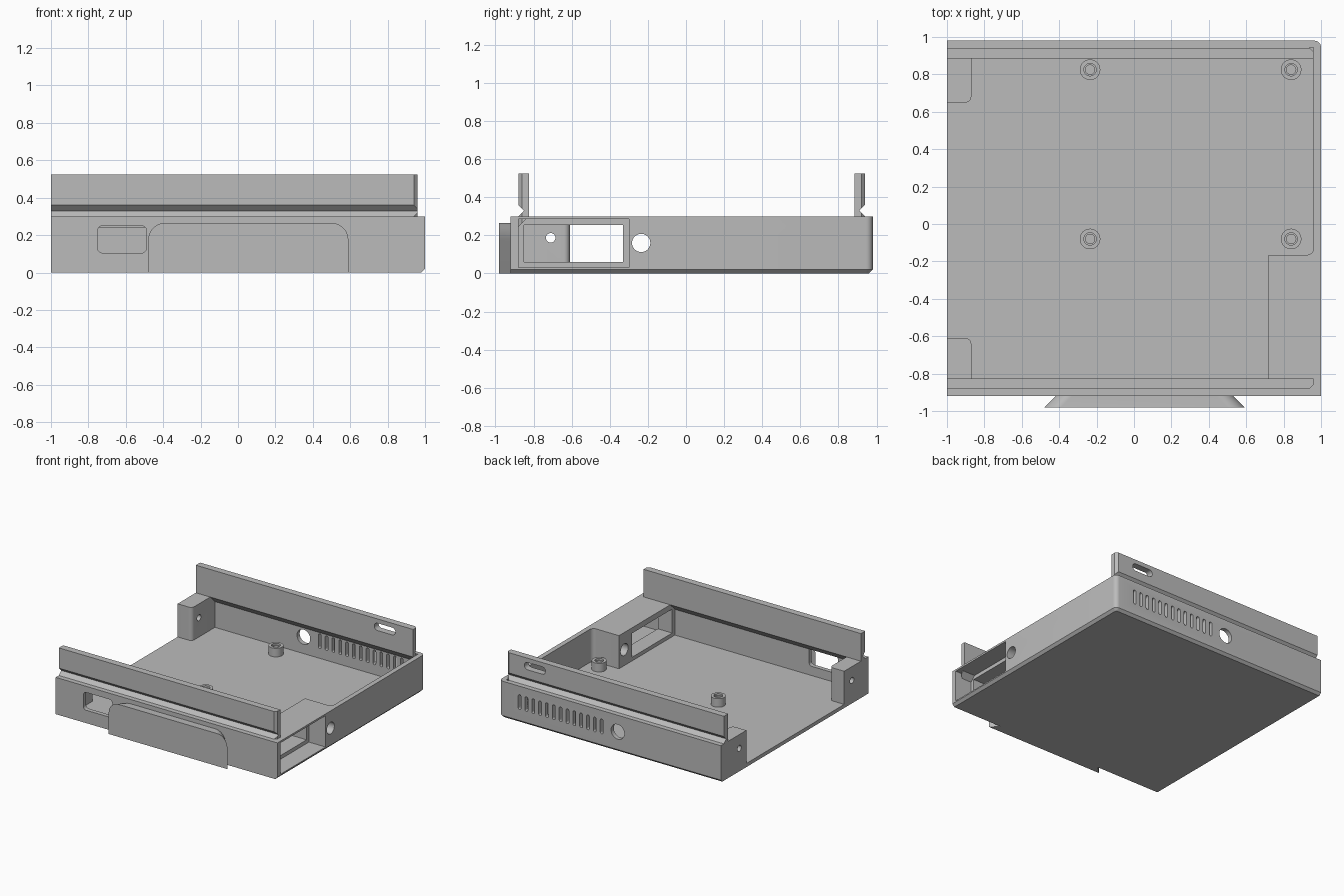
import bpy, bmesh, math
from mathutils import Vector

if "Cube" in bpy.data.objects:
    bpy.data.objects.remove(bpy.data.objects["Cube"])

grey = bpy.data.materials.new("light grey")
grey.diffuse_color = (0.5, 0.5, 0.5, 1)
grey.use_nodes = True
grey.node_tree.nodes["Principled BSDF"].inputs["Base Color"].default_value = grey.diffuse_color
MID_Y = 0.03          # mirror line between front and back walls


def fillet(pts, n=6):
    """Round the corners of a 2D outline given as (u, v, radius)."""
    out = []
    for i, (u, v, r) in enumerate(pts):
        p = Vector((u, v))
        if r == 0:
            out.append(p)
            continue
        a = (Vector(pts[i - 1][:2]) - p).normalized()
        b = (Vector(pts[(i + 1) % len(pts)][:2]) - p).normalized()
        centre = p + (a + b) * r          # right-angled corners only
        for k in range(n + 1):
            t = k / n * math.pi / 2
            out.append(centre - b * r * math.cos(t) - a * r * math.sin(t))
    return out


def rect(u0, u1, v0, v1, r=0):
    return fillet([(u0, v0, r), (u1, v0, r), (u1, v1, r), (u0, v1, r)])


def circle(u, v, r, n=32):
    return [Vector((u + r * math.cos(2 * math.pi * k / n),
                    v + r * math.sin(2 * math.pi * k / n))) for k in range(n)]


def place(p, axis, d):
    u, v = p
    return {"x": (d, u, v), "y": (u, d, v), "z": (u, v, d)}[axis]


def loft(name, outline0, outline1, axis, d0, d1):
    """Solid between two matching outlines lying across one axis."""
    bm = bmesh.new()
    a = [bm.verts.new(place(p, axis, d0)) for p in outline0]
    b = [bm.verts.new(place(p, axis, d1)) for p in outline1]
    bm.faces.new(a)
    bm.faces.new(b)
    for i in range(len(a)):
        j = (i + 1) % len(a)
        bm.faces.new((a[i], a[j], b[j], b[i]))
    bmesh.ops.recalc_face_normals(bm, faces=bm.faces)
    me = bpy.data.meshes.new(name)
    bm.to_mesh(me)
    bm.free()
    me.materials.append(grey)
    ob = bpy.data.objects.new(name, me)
    bpy.context.collection.objects.link(ob)
    return ob


def prism(name, outline, axis, d0, d1):
    return loft(name, outline, outline, axis, d0, d1)


def activate(ob):
    bpy.ops.object.select_all(action="DESELECT")
    ob.select_set(True)
    bpy.context.view_layer.objects.active = ob


def cut(ob, outline, axis, d0, d1):
    cutter = prism("cutter", outline, axis, d0, d1)
    cutter.hide_render = True
    mod = ob.modifiers.new("cut", "BOOLEAN")
    mod.operation, mod.solver, mod.object = "DIFFERENCE", "EXACT", cutter
    activate(ob)
    bpy.ops.object.modifier_apply(modifier=mod.name)
    bpy.data.objects.remove(cutter)


def smooth(ob):
    activate(ob)
    bpy.ops.object.shade_smooth_by_angle(angle=math.radians(30))


def edit(ob, fn):
    bm = bmesh.new()
    bm.from_mesh(ob.data)
    fn(bm)
    bm.to_mesh(ob.data)
    bm.free()


# Tray: outer block with a rounded corner and chamfered lower edges
tray = prism("tray", fillet([(-1, -0.92, 0), (1, -0.92, 0),
                             (1, 0.98, 0.035), (-1, 0.98, 0)]), "z", 0, 0.3)


def chamfer_bottom(bm):
    low = []
    for e in bm.edges:
        m = (e.verts[0].co + e.verts[1].co) / 2
        if m.z < 0.001 and (m.x > 0.95 or m.y > 0.95):
            low.append(e)
    bmesh.ops.bevel(bm, geom=low, offset=0.02, segments=1, affect="EDGES")


edit(tray, chamfer_bottom)

# Cavity outline leaves the walls, two corner posts and the side housing
cut(tray, fillet([(-1.1, -0.61, 0), (-0.87, -0.61, 0.03), (-0.87, -0.885, 0),
                  (0.72, -0.885, 0), (0.72, -0.165, 0), (0.96, -0.165, 0.035),
                  (0.96, 0.945, 0), (-0.87, 0.945, 0), (-0.87, 0.65, 0.03),
                  (-1.1, 0.65, 0)]), "z", 0.03, 0.5)

# Side housing: recess, window and round hole
cut(tray, rect(-0.88, -0.30, 0.03, 0.285), "x", 0.85, 1.1)
cut(tray, rect(-0.85, -0.33, 0.06, 0.255), "x", 0.6, 0.9)
cut(tray, circle(-0.235, 0.16, 0.048), "x", 0.6, 1.1)

# Screw holes through the corner posts
for y in (-0.71, 0.74):
    cut(tray, circle(y, 0.187, 0.025, 20), "x", -1.1, -0.8)

# Front opening, back round hole and back vents
cut(tray, rect(-0.75, -0.49, 0.105, 0.25, 0.025), "y", -1.1, -0.86)
cut(tray, circle(-0.07, 0.165, 0.06), "y", 0.9, 1.1)
for i in range(13):
    x = 0.075 + i * 0.0617
    cut(tray, rect(x - 0.0125, x + 0.0125, 0.11, 0.23, 0.0124), "y", 0.9, 1.1)
smooth(tray)

# Upper rails with a V groove outside and a sloped underside
rail_profile = [(0.885, 0.525), (0.94, 0.525), (0.94, 0.36), (0.91, 0.33),
                (0.94, 0.30), (0.945, 0.30), (0.945, 0.24), (0.885, 0.30)]
for name, side in (("back_rail", 1), ("front_rail", -1)):
    outline = [(MID_Y + side * (y - MID_Y), z) for y, z in rail_profile]
    rail = prism(name, outline, "x", -1, 0.96)

    def clip_corner(bm):
        res = bmesh.ops.bisect_plane(
            bm, geom=bm.verts[:] + bm.edges[:] + bm.faces[:],
            plane_co=(0.94, MID_Y + side * 0.91, 0.4),
            plane_no=(1, side, 0), clear_outer=True)
        bmesh.ops.holes_fill(bm, edges=[e for e in bm.edges if e.is_boundary])
        bmesh.ops.recalc_face_normals(bm, faces=bm.faces)

    edit(rail, clip_corner)
    if side == 1:
        cut(rail, rect(0.61, 0.80, 0.43, 0.49, 0.029), "y", 0.8, 1.1)
    smooth(rail)

# Flared front plate with rounded upper corners
wide, narrow = [fillet([(-0.48 + d, 0, 0), (0.59 - d, 0, 0),
                        (0.59 - d, 0.265, 0.09), (-0.48 + d, 0.265, 0.09)], 10)
                for d in (0, 0.06)]
smooth(loft("front_plate", wide, narrow, "y", -0.98, -0.92))

# Screw standoffs on the floor
for x in (-0.235, 0.84):
    for y in (-0.08, 0.825):
        post = prism("standoff", circle(x, y, 0.055), "z", 0.028, 0.10)
        cut(post, circle(x, y, 0.033), "z", 0.085, 0.2)
        cut(post, circle(x, y, 0.025), "z", 0.035, 0.2)
        smooth(post)
